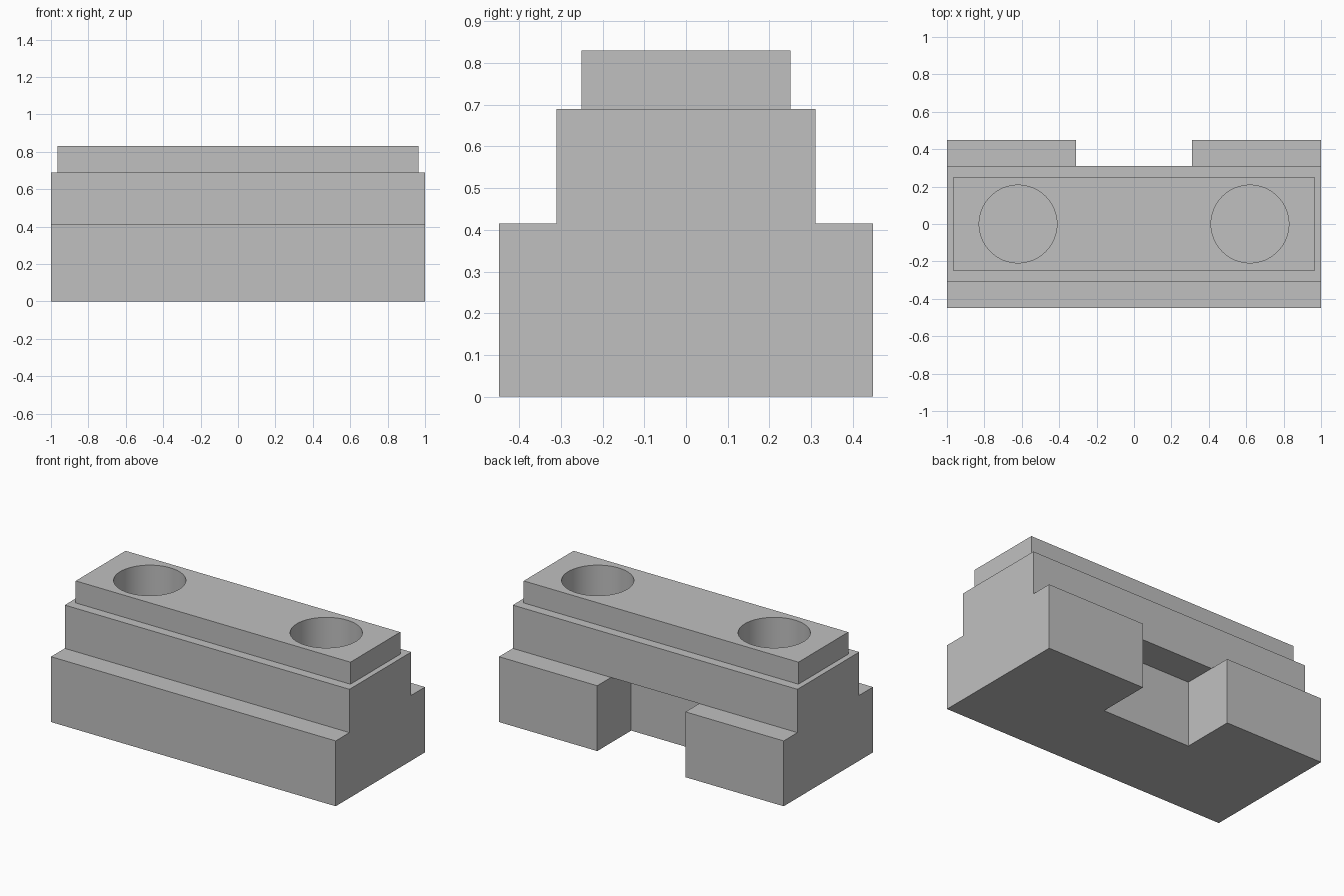
import bpy
import bmesh
import math

if "Cube" in bpy.data.objects:
    bpy.data.objects.remove(bpy.data.objects["Cube"], do_unlink=True)

grey = bpy.data.materials.new("plain grey")
grey.use_nodes = True
GREY = (0.53, 0.53, 0.53, 1)
grey.diffuse_color = GREY
for node in grey.node_tree.nodes:
    if node.type == "BSDF_PRINCIPLED":
        node.inputs["Base Color"].default_value = GREY


def box(name, low, high):
    size = [b - a for a, b in zip(low, high)]
    centre = [(a + b) / 2 for a, b in zip(low, high)]
    bpy.ops.mesh.primitive_cube_add(size=1, location=centre)
    obj = bpy.context.object
    obj.name = name
    for v in obj.data.vertices:
        v.co = [c * s for c, s in zip(v.co, size)]
    obj.data.materials.append(grey)
    return obj


def combine(target, tool, operation):
    """Apply a boolean and discard the tool."""
    tool.hide_render = True
    mod = target.modifiers.new(tool.name, "BOOLEAN")
    mod.operation = operation
    mod.solver = "EXACT"
    mod.object = tool
    bpy.context.view_layer.objects.active = target
    bpy.ops.object.modifier_apply(modifier=mod.name)
    bpy.data.objects.remove(tool, do_unlink=True)


# Stepped body: wide foot and narrower shoulder, extruded lengthwise
FOOT, SHOULDER, TOP = 0.415, 0.69, 0.83
half = [(0.448, 0), (0.448, FOOT), (0.31, FOOT), (0.31, SHOULDER)]
profile = half + [(-y, z) for y, z in reversed(half)]
bm = bmesh.new()
face = bm.faces.new([bm.verts.new((-1, y, z)) for y, z in profile])
grown = bmesh.ops.extrude_face_region(bm, geom=[face])["geom"]
bmesh.ops.translate(bm, vec=(2, 0, 0),
                    verts=[g for g in grown if isinstance(g, bmesh.types.BMVert)])
bmesh.ops.recalc_face_normals(bm, faces=bm.faces)
mesh = bpy.data.meshes.new("stepped_block")
bm.to_mesh(mesh)
bm.free()
mesh.materials.append(grey)
block = bpy.data.objects.new("stepped_block", mesh)
bpy.context.collection.objects.link(block)

# Raised cap
combine(block, box("cap", (-0.965, -0.25, 0.6), (0.965, 0.25, TOP)), "UNION")

# Notch in the back of the foot
combine(block, box("notch", (-0.31, 0.107, -0.1), (0.31, 0.6, FOOT)), "DIFFERENCE")

# Two blind round holes
for side in (-1, 1):
    bpy.ops.mesh.primitive_cylinder_add(vertices=64, radius=0.208, depth=0.6,
                                        location=(side * 0.62, 0, FOOT + 0.3))
    cutter = bpy.context.object
    cutter.name = "hole"
    cutter.data.materials.append(grey)
    combine(block, cutter, "DIFFERENCE")

# Smooth hole walls, crisp edges
bpy.ops.object.select_all(action="DESELECT")
block.select_set(True)
bpy.context.view_layer.objects.active = block
bpy.ops.object.shade_smooth_by_angle(angle=math.radians(30))
